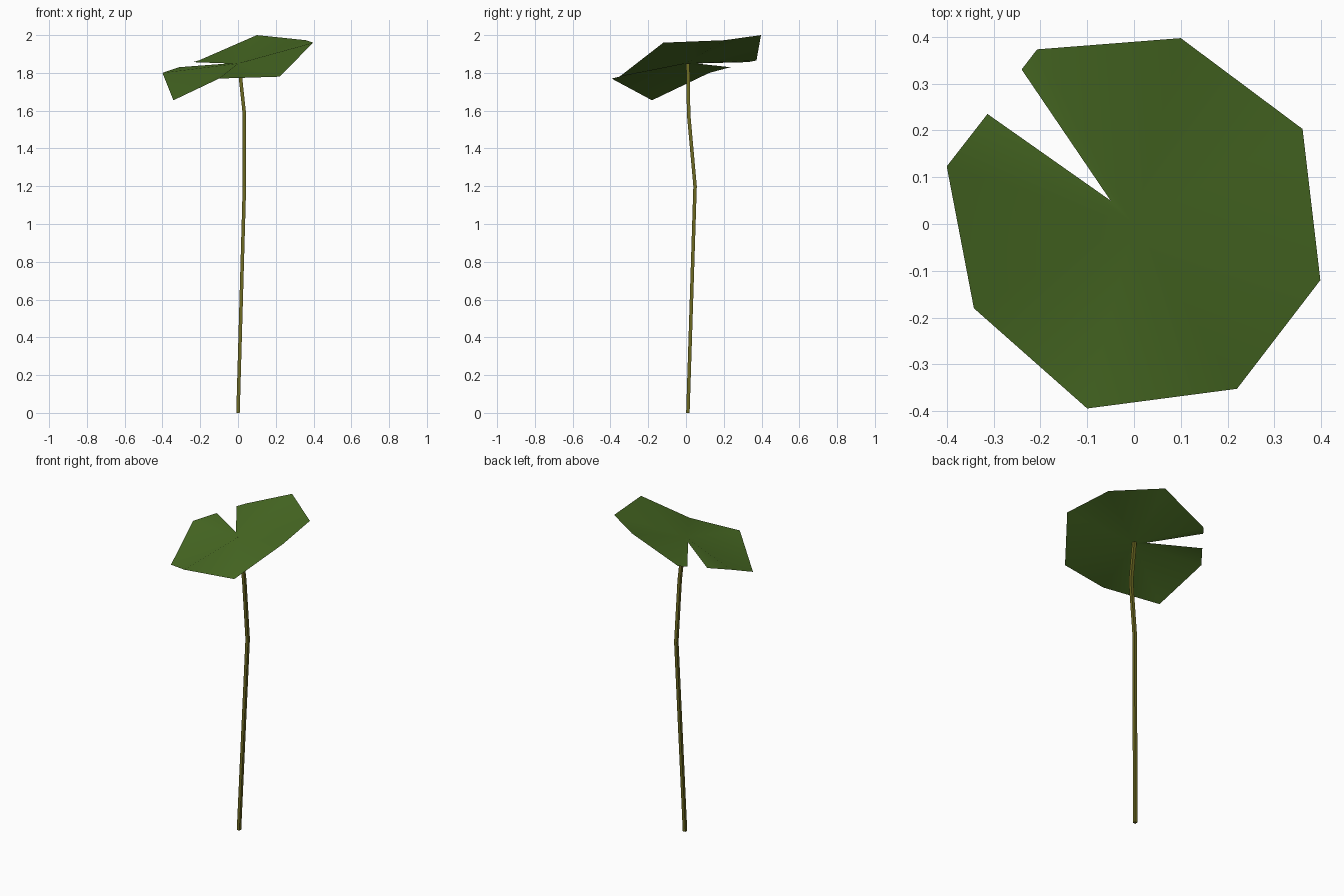
import bpy, bmesh, math
from mathutils import Vector

if "Cube" in bpy.data.objects:
    bpy.data.objects.remove(bpy.data.objects["Cube"])


def material(name, rgb):
    m = bpy.data.materials.new(name)
    m.diffuse_color = (*rgb, 1)
    m.use_nodes = True
    m.node_tree.nodes["Principled BSDF"].inputs["Base Color"].default_value = m.diffuse_color
    return m


def finish(name, bm, mat, smooth):
    me = bpy.data.meshes.new(name)
    bm.to_mesh(me)
    bm.free()
    me.materials.append(mat)
    for p in me.polygons:
        p.use_smooth = smooth
    ob = bpy.data.objects.new(name, me)
    bpy.context.collection.objects.link(ob)
    return ob


leaf_green = material("leaf green", (0.065, 0.145, 0.017))
stem_olive = material("stem olive", (0.150, 0.140, 0.016))

# Leaf: a folded fan round the stem tip, running from one lip of the notch to the other
rim = [(-0.05, 0.05, 1.85), (-0.313, 0.235, 1.83), (-0.40, 0.123, 1.80),
       (-0.342, -0.18, 1.655), (-0.10, -0.394, 1.77), (0.22, -0.352, 1.78),
       (0.398, -0.12, 1.96), (0.36, 0.203, 1.973), (0.10, 0.397, 2.0),
       (-0.207, 0.373, 1.866), (-0.24, 0.33, 1.857)]
bm = bmesh.new()
hub = bm.verts.new((0, 0, 1.85))
ring = [bm.verts.new(p) for p in rim]
for i, v in enumerate(ring):
    bm.faces.new((hub, v, ring[(i + 1) % len(ring)]))
finish("leaf", bm, leaf_green, True)

# Stem: slim four-sided stalk swept along a gently bent path
path = [(0.0, 0.01, 0), (0.034, 0.048, 1.2), (0.034, 0.014, 1.58), (0.005, 0.01, 1.85)]
radius, sides = 0.013, 4
bm = bmesh.new()
rings = []
for x, y, z in path:
    rings.append([bm.verts.new(Vector((x, y, z)) + radius * Vector(
        (math.cos(a), math.sin(a), 0)))
        for a in (math.tau * (k + 0.5) / sides for k in range(sides))])
for lo, hi in zip(rings, rings[1:]):
    for k in range(sides):
        n = (k + 1) % sides
        bm.faces.new((lo[k], lo[n], hi[n], hi[k]))
bm.faces.new(rings[0][::-1])
finish("stem", bm, stem_olive, False)
